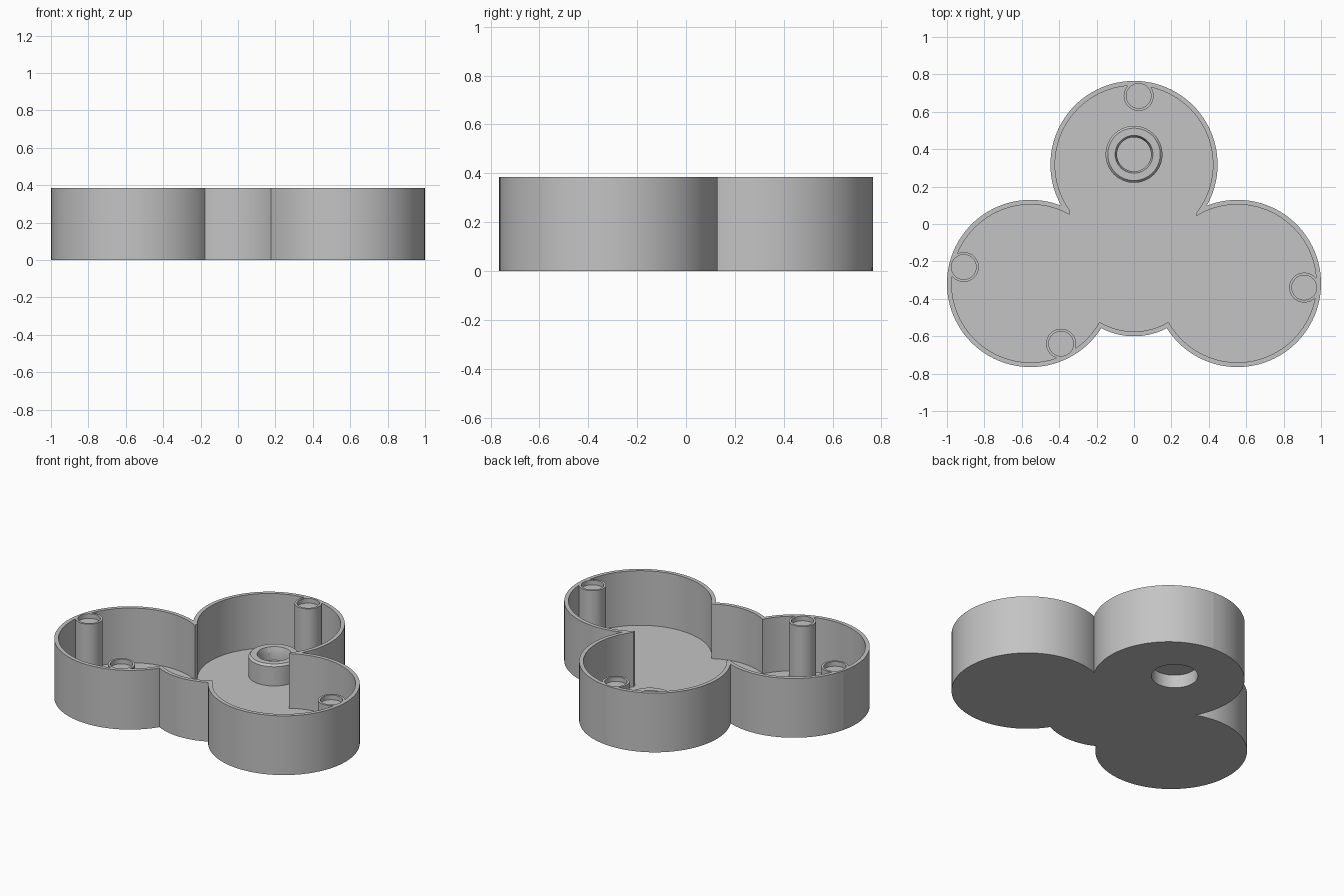
import bpy, bmesh, math
from mathutils import Matrix, Vector

if "Cube" in bpy.data.objects:
    bpy.data.objects.remove(bpy.data.objects["Cube"])

HEIGHT, FLOOR, WALL = 0.385, 0.03, 0.025
LOBES = [(-0.553, -0.318), (0.553, -0.318), (0, 0.318)]
LOBE_R = 0.447
MIDDLE, MIDDLE_R = (0, -0.22), 0.38
POSTS = [(-0.91, -0.23), (-0.39, -0.64), (0.91, -0.34), (0.025, 0.685)]
HUB = (0, 0.3725)

grey = bpy.data.materials.new("plain grey")
grey.use_nodes = True
colour = (0.55, 0.55, 0.55, 1)
grey.diffuse_color = colour
grey.node_tree.nodes["Principled BSDF"].inputs["Base Color"].default_value = colour


def make(name, bm):
    mesh = bpy.data.meshes.new(name)
    bm.to_mesh(mesh)
    bm.free()
    mesh.materials.append(grey)
    ob = bpy.data.objects.new(name, mesh)
    bpy.context.collection.objects.link(ob)
    return ob


def drum(name, centre, z0, z1, r0, r1=None, sides=96):
    """Upright round part, tapered when r1 is given."""
    bm = bmesh.new()
    place = Matrix.Translation((*centre, (z0 + z1) / 2))
    bmesh.ops.create_cone(bm, cap_ends=True, segments=sides, radius1=r0,
                          radius2=r0 if r1 is None else r1, depth=z1 - z0, matrix=place)
    return make(name, bm)


def block(name, low, high):
    low, high = Vector(low), Vector(high)
    bm = bmesh.new()
    bmesh.ops.create_cube(bm, size=1, matrix=Matrix.Translation((low + high) / 2)
                          @ Matrix.Diagonal((*(high - low), 1)))
    return make(name, bm)


def combine(base, tool, operation):
    """Apply one boolean and discard the tool."""
    mod = base.modifiers.new(operation, 'BOOLEAN')
    mod.operation, mod.object, mod.solver = operation, tool, 'EXACT'
    bpy.context.view_layer.objects.active = base
    bpy.ops.object.modifier_apply(modifier=mod.name)
    bpy.data.objects.remove(tool)


# Outer body: three lobes joined by a middle drum
tray = drum("tray", LOBES[0], 0, HEIGHT, LOBE_R)
for c in LOBES[1:]:
    combine(tray, drum("lobe", c, 0, HEIGHT, LOBE_R), 'UNION')
combine(tray, drum("middle", MIDDLE, 0, HEIGHT, MIDDLE_R), 'UNION')

# Open cavity, with the wall spurs trimmed by a straight cut
TOP = HEIGHT + 0.1
cavity = drum("cavity", LOBES[0], FLOOR, TOP, LOBE_R - WALL)
for c in LOBES[1:]:
    combine(cavity, drum("lobe_cavity", c, FLOOR, TOP, LOBE_R - WALL), 'UNION')
combine(cavity, drum("middle_cavity", MIDDLE, FLOOR, TOP, MIDDLE_R - WALL), 'UNION')
combine(cavity, block("spur_cut", (-0.345, -0.3, FLOOR), (0.335, 0.2, TOP)), 'UNION')
combine(tray, cavity, 'DIFFERENCE')

# Posts along the walls, each with a shallow round pocket
for c in POSTS:
    combine(tray, drum("post", c, FLOOR / 2, HEIGHT, 0.08, sides=48), 'UNION')
    combine(tray, drum("pocket", c, HEIGHT - 0.03, TOP, 0.066, sides=48), 'DIFFERENCE')

# Hub with a chamfered top, a through hole and a wider bore underneath
hub = drum("hub", HUB, FLOOR / 2, 0.155, 0.152, sides=64)
combine(hub, drum("hub_chamfer", HUB, 0.155, 0.168, 0.152, 0.14, sides=64), 'UNION')
combine(tray, hub, 'UNION')
combine(tray, drum("hole", HUB, -0.1, 0.3, 0.091, sides=64), 'DIFFERENCE')
combine(tray, drum("hole_mouth", HUB, 0.13, 0.18, 0.089, 0.105, sides=64), 'DIFFERENCE')
combine(tray, drum("bore", HUB, -0.1, 0.085, 0.137, sides=64), 'DIFFERENCE')

# Smooth the round walls and keep the rims crisp
bpy.ops.object.select_all(action='DESELECT')
tray.select_set(True)
bpy.context.view_layer.objects.active = tray
bpy.ops.object.shade_smooth_by_angle(angle=math.radians(30))
